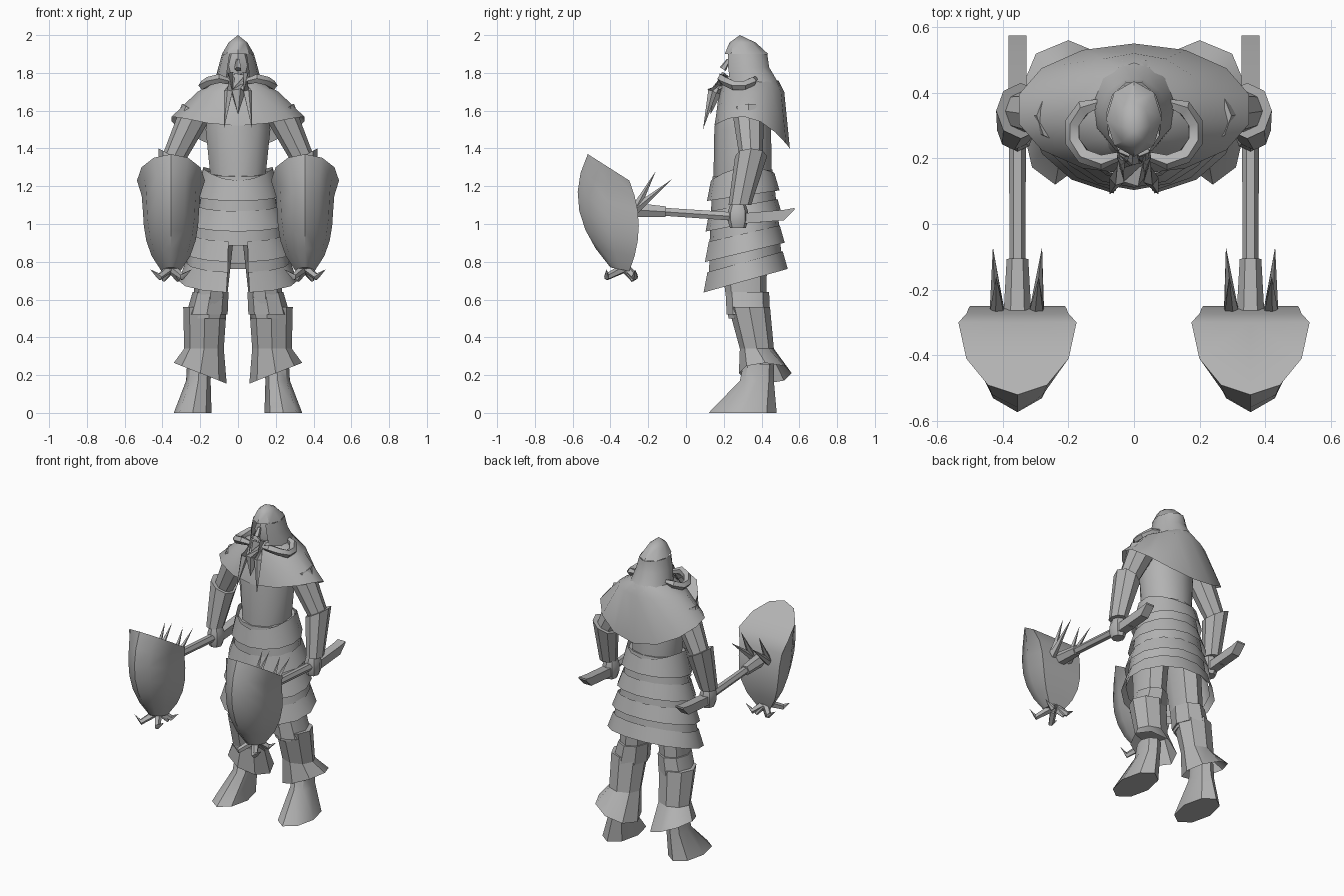
import bpy, bmesh
from math import sin, cos, pi, radians
from mathutils import Vector

cube = bpy.data.objects.get("Cube")
if cube:
    bpy.data.objects.remove(cube)

GREY = (0.45, 0.45, 0.45, 1)
grey = bpy.data.materials.new("plain_grey")
grey.use_nodes = True
grey.diffuse_color = GREY
grey.node_tree.nodes["Principled BSDF"].inputs["Base Color"].default_value = GREY


def skin(name, rings, closed=True, caps=True, mirror=1):
    """Join rings that have equally many points with quads."""
    bm = bmesh.new()
    rows = [[bm.verts.new((p[0] * mirror, p[1], p[2])) for p in points] for points in rings]
    count = len(rows[0])
    for lower, upper in zip(rows, rows[1:]):
        for i in range(count if closed else count - 1):
            j = (i + 1) % count
            bm.faces.new((lower[i], lower[j], upper[j], upper[i]))
    if caps and closed:
        bm.faces.new(rows[0])
        bm.faces.new(rows[-1])
    bmesh.ops.remove_doubles(bm, verts=bm.verts, dist=0.001)
    bmesh.ops.recalc_face_normals(bm, faces=bm.faces)
    mesh = bpy.data.meshes.new(name)
    bm.to_mesh(mesh)
    bm.free()
    mesh.materials.append(grey)
    mesh.shade_smooth()
    mesh.set_sharp_from_angle(angle=radians(40))
    bpy.context.collection.objects.link(bpy.data.objects.new(name, mesh))


def ring(sides, gap, z, wide, deep, x=0, y=.3, back=0, outer=0, bow=0):
    """Ellipse from the front; back, outer and bow lift parts of its edge."""
    points = []
    for i in range(sides):
        turn = gap + (2 * pi - 2 * gap) * i / (sides - 1 if gap else sides)
        across, ahead = sin(turn), cos(turn)
        points.append((x + wide * across, y - deep * ahead,
                       z - back * ahead + outer * across + bow * across ** 2))
    return points


def loft(name, *sections, sides=8, gap=0, caps=True, mirror=1):
    rings = [ring(sides, gap, **section) for section in sections]
    skin(name, rings, not gap, caps, mirror)


def tube(name, path, radii, sides=5, mirror=1):
    """Bar along a path; a last radius of zero makes a point."""
    path = [Vector(p) for p in path]
    rings = []
    for i, centre in enumerate(path):
        along = (path[min(i + 1, len(path) - 1)] - path[max(i - 1, 0)]).normalized()
        helper = Vector((0, 1, 0)) if abs(along.z) > .9 else Vector((0, 0, 1))
        u = along.cross(helper).normalized()
        v = along.cross(u)
        turns = [2 * pi * k / sides for k in range(sides)]
        rings.append([centre + radii[i] * (u * cos(a) + v * sin(a)) for a in turns])
    skin(name, rings, caps=radii[-1] > 0, mirror=mirror)


# Torso and mantle
loft("torso", dict(z=1.22, wide=.15, deep=.155), dict(z=1.5, wide=.18, deep=.15),
     dict(z=1.66, wide=.15, deep=.13), dict(z=1.78, wide=.08, deep=.1), sides=10)
loft("mantle", dict(z=1.76, wide=.11, deep=.14, y=.35),
     dict(z=1.7, wide=.22, deep=.17, y=.35),
     dict(z=1.46, wide=.36, deep=.2, y=.35, back=-.06, bow=.1), sides=14, caps=False)

# Hood and face
brow = dict(z=1.9, wide=.085, deep=.115, y=.32)
loft("hood_top", brow, dict(z=1.96, wide=.05, deep=.07), dict(z=2, wide=0, deep=0, y=.285))
loft("hood_drape", brow, dict(z=1.83, wide=.105, deep=.12, y=.325),
     dict(z=1.73, wide=.13, deep=.145, y=.36), sides=10, gap=.55)
loft("face", dict(z=1.9, wide=.05, deep=.06), dict(z=1.84, wide=.07, deep=.08),
     dict(z=1.72, wide=.03, deep=.05))
nose_tip = Vector((0, .195, 1.82))
tube("nose", [nose_tip + Vector((0, .03, .05)), nose_tip], [.01, .02])
tube("beard_middle", [(0, .21, 1.77), (0, .15, 1.7), (0, .13, 1.58)], [.045, .04, 0])


# Waist and skirt, which widens downwards in overlapping tiers
def skirt(z, flare=0, bow=0):
    drop = 1.25 - z
    return dict(z=z, wide=.18 + drop * .2 + flare, deep=.16 + drop * .08 + flare,
                y=.3 + drop * .03, back=.02 + drop * .08, bow=bow)


loft("skirt_upper", skirt(1.27), skirt(.93), sides=14)
loft("skirt_lower", skirt(.93), skirt(.73), sides=14, gap=.2)
for i, name in enumerate(("belt", "skirt_band", "skirt_tier", "skirt_hem")):
    top = 1.25 - .15 * i
    loft(name, skirt(top, bow=.05 if i == 0 else 0, flare=.008), skirt(top - .1, flare=.024),
         sides=14, gap=.2 if i > 1 else 0, caps=False)


# Hammer head shape: slanted flared lip on top, rounded ridge in front, flat back
def hammer_ring(t, x):
    half = .15 - .1 * t ** 4 + .15 * max(0, .2 - t)
    back = Vector((x, -.3 + .2 * t * (1 - t), 1.23 - .48 * t))
    front = Vector((x, -.52 - .3 * t + .42 * t * t, 1.37 - .6 * t))
    points = []
    for k in range(-3, 4):
        turn = k / 3 * pi / 2
        points.append(back.lerp(front, cos(turn)) + Vector((half * sin(turn), 0, 0)))
    return points + [back]


for side, m in (("left_", 1), ("right_", -1)):
    # Beard strand and curled moustache
    tube(side + "beard_strand", [(.03, .21, 1.79), (.05, .14, 1.7), (.075, .09, 1.5)],
         [.025, .025, 0], mirror=m)
    curl = [Vector((.1, .28, 1.75)) + Vector((.09 * sin(a), -.09 * cos(a), .02 * cos(2 * a)))
            for a in (pi * k / 5 for k in range(-1, 6))]
    tube(side + "moustache", curl, [.015] + [.025] * 5 + [.012], mirror=m)

    # Arm, bracer and fist
    hand = Vector((.355, .275, 1.04))
    shoulder, elbow = Vector((.22, .33, 1.6)), Vector((.345, .345, 1.34))
    wrist = hand + Vector((.01, .01, .06))
    tube(side + "upper_arm", [shoulder, elbow], [.085, .06], sides=8, mirror=m)
    loft(side + "bracer",
         dict(x=elbow.x, y=elbow.y, z=elbow.z + .02, wide=.075, deep=.085, outer=.04),
         dict(x=wrist.x, y=wrist.y, z=wrist.z, wide=.052, deep=.06), mirror=m)
    loft(side + "fist", *[dict(x=hand.x, y=hand.y, z=hand.z + .06 * k,
                               wide=.058 - .02 * abs(k), deep=.062 - .02 * abs(k))
                          for k in (-1, -.4, .4, 1)], mirror=m)

    # Leg, knee pad, shin guard, flared cuff and boot
    loft(side + "thigh", dict(x=.12, z=.95, wide=.1, deep=.13),
         dict(x=.155, z=.5, y=.325, wide=.085, deep=.1), mirror=m)
    loft(side + "knee_pad", dict(x=.145, z=.64, y=.325, wide=.095, deep=.115),
         dict(x=.165, z=.52, y=.33, wide=.11, deep=.115), mirror=m)
    ankle = dict(x=.18, z=.34, y=.375, wide=.105, deep=.09)
    loft(side + "shin_guard", dict(x=.175, z=.56, y=.335, wide=.115, deep=.11),
         ankle, mirror=m)
    loft(side + "boot_cuff", ankle,
         dict(x=.2, z=.21, y=.42, wide=.14, deep=.14, outer=.055), caps=False, mirror=m)
    loft(side + "boot", dict(x=.205, z=.26, y=.385, wide=.065, deep=.08),
         dict(x=.21, z=.17, y=.375, wide=.065, deep=.09),
         dict(x=.24, z=0, wide=.1, deep=.18), mirror=m)

    # Hammer handle: bar, collar and wedge-shaped butt
    x = hand.x
    neck = Vector((x, -.27, 1.075))
    tube(side + "hammer_handle", [neck, (x, .4, 1.03)], [.024, .026], sides=6, mirror=m)
    tube(side + "handle_collar", [neck, neck.lerp(hand, .3)], [.042, .033], sides=6, mirror=m)
    wedge = []
    for y, low, high in ((.28, 1, 1.055), (.52, 1.02, 1.075), (.575, 1.075, 1.085)):
        wedge.append([(x + s * .028, y, z) for s, z in
                      ((-1, low), (1, low), (1, high), (-1, high))])
    skin(side + "handle_butt", wedge, mirror=m)

    # Hammer head with spikes behind and below
    skin(side + "hammer_head", [hammer_ring(k / 6, x) for k in range(7)], mirror=m)
    foot = Vector((x, -.32, .77))
    for part, o in ((side + "inner_", -1), (side + "outer_", 1)):
        root = neck + Vector((o * .06, 0, 0))
        tube(part + "low_spike", [root, root + Vector((o * .015, .2, .165))],
             [.025, 0], mirror=m)
        tube(part + "high_spike", [root, root + Vector((o * .005, .11, .205))],
             [.025, 0], mirror=m)
        tube(part + "claw", [foot, foot + Vector((o * .04, .04, -.07))],
             [.03, .01], mirror=m)
        for place, reach in (("front_", -.1), ("back_", .05)):
            tube(part + place + "hook", [foot, foot + Vector((o * .06, reach, -.05)),
                                         foot + Vector((o * .11, reach, -.01))],
                 [.025, .018, 0], mirror=m)
